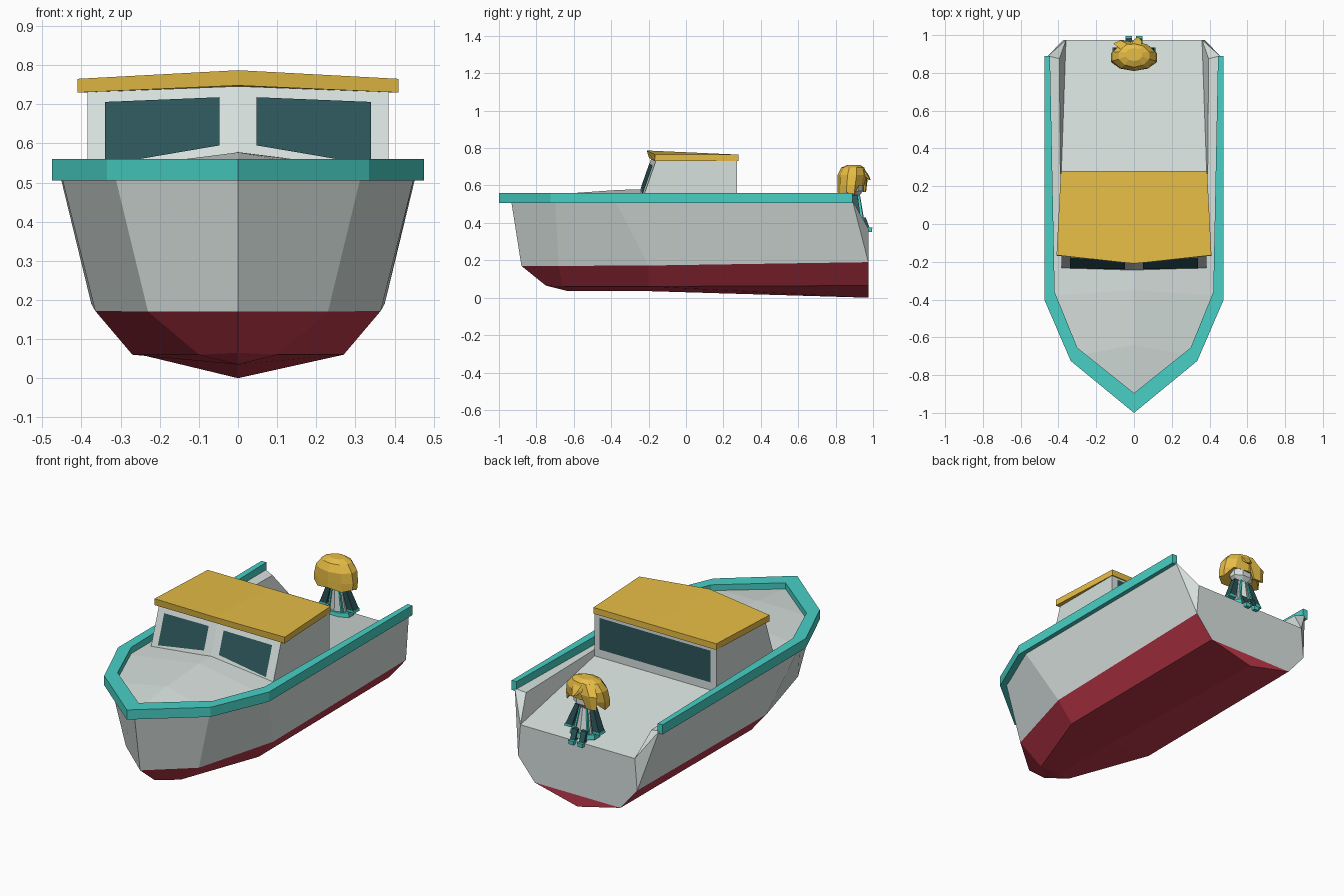
import bpy, bmesh, math

old = bpy.data.objects.get("Cube")
if old:
    bpy.data.objects.remove(old, do_unlink=True)


def material(name, r, g, b):
    m = bpy.data.materials.new(name)
    m.use_nodes = True
    m.diffuse_color = (r, g, b, 1)
    m.node_tree.nodes["Principled BSDF"].inputs["Base Color"].default_value = (r, g, b, 1)
    return m


grey = material("pale_grey", .68, .75, .73)
red = material("hull_red", .52, .04, .07)
teal = material("teal", .065, .63, .56)
gold = material("gold", .80, .51, .06)
dark = material("dark_teal", .025, .09, .1)


def build(name, faces, mats, mirror=True):
    """Make an object from (points, material index) faces, mirrored across x."""
    bm = bmesh.new()
    for pts, index in faces:
        sides = (1, -1) if mirror else (1,)
        for s in sides:
            loop = []
            for x, y, z in pts:
                if (s * x, y, z) not in loop:
                    loop.append((s * x, y, z))
            if len(loop) > 2:
                f = bm.faces.new([bm.verts.new(p) for p in loop[::s]])
                f.material_index = index
    bmesh.ops.remove_doubles(bm, verts=bm.verts, dist=.0005)
    bmesh.ops.recalc_face_normals(bm, faces=bm.faces)
    mesh = bpy.data.meshes.new(name)
    bm.to_mesh(mesh)
    bm.free()
    for m in mats:
        mesh.materials.append(m)
    ob = bpy.data.objects.new(name, mesh)
    bpy.context.collection.objects.link(ob)
    return ob


def strip(a, b, index=0):
    """Quads between two rows of points."""
    return [([a[i], a[i + 1], b[i + 1], b[i]], index) for i in range(len(a) - 1)]


def loft(name, rings, sides, mat, mirror=False):
    """Closed tube through rings of (x, y, z, x radius, y radius)."""
    rows = []
    for x, y, z, rx, ry in rings:
        turns = [math.tau * (i + .5) / sides for i in range(sides)]
        row = [(x + rx * math.cos(t), y + ry * math.sin(t), z) for t in turns]
        rows.append(row + row[:1])
    faces = [(rows[0][:-1], 0), (rows[-1][:-1], 0)]
    for a, b in zip(rows, rows[1:]):
        faces += strip(a, b)
    return build(name, faces, [mat], mirror)


# Hull: rows run from bow to stern
stern = .975
gunwale = [(0, -.935, .52), (.315, -.7, .52), (.452, -.38, .52), (.455, .89, .52)]
chine = [(0, -.88, .17), (.23, -.68, .17), (.365, -.2, .172), (.375, stern, .19)]
bilge = [(0, -.75, .065), (.1, -.66, .06), (.27, -.2, .06), (.27, stern, .065)]
keel = [(0, -.75, .065), (0, -.63, .035), (0, -.2, .035), (0, stern, 0)]
hull = strip(gunwale, chine) + strip(chine, bilge, 1) + strip(bilge, keel, 1)

# Foredeck, cockpit and transom
crown = [(0, -.64, .557), (0, -.35, .577), (0, .262, .58)]
step_top, step_low, step_mid = (.39, .262, .52), (.385, .262, .49), (0, .262, .49)
coaming, corner = (.395, .875, .505), (.36, stern, .37)
sill, transom_low = (0, stern, .37), (0, stern, .065)
bow, shoulder, beam, quarter = gunwale
for pts in ([bow, shoulder, crown[0]],
            [shoulder, beam, crown[1], crown[0]],
            [beam, step_top, crown[2], crown[1]],
            [beam, quarter, coaming, step_top],
            [step_top, step_low, step_mid, crown[2]],
            [step_top, coaming, corner, step_low],
            [step_low, corner, sill, step_mid],
            [quarter, coaming, corner],
            [quarter, corner, chine[3]],
            [corner, chine[3], bilge[3], transom_low, sill]):
    hull.append((pts, 0))
hull.append(([bilge[3], keel[3], transom_low], 1))
build("hull", hull, [grey, red])

# Rail around the deck, open at the stern
outer = [(0, -1), (.335, -.725), (.475, -.4), (.475, .89)]
inner = [(0, -.895), (.3, -.655), (.42, -.36), (.445, .89)]


def level(row, z):
    return [(x, y, z) for x, y in row]


low_out, top_out = level(outer, .505), level(outer, .56)
low_in, top_in = level(inner, .505), level(inner, .56)
rail = strip(low_out, top_out) + strip(top_out, top_in)
rail += strip(top_in, low_in) + strip(low_in, low_out)
rail.append(([low_out[-1], top_out[-1], top_in[-1], low_in[-1]], 0))
build("rail", rail, [teal])


# Cabin with a raked, V-shaped front
def front(x, z, out=0):
    return (x, -.25 + .075 * x + .35 * (z - .56) - out, z)


def upright(x, z):
    return (x, .274, z)


half, floor, eave, peak = .385, .48, .731, .746
f_mid, f_top = front(0, floor), front(0, peak)
f_low, f_eave = front(half, floor), front(half, eave)
b_low, b_eave = upright(half, floor), upright(half, eave)
b_mid, b_top = upright(0, floor), upright(0, eave)
build("cabin", [([f_mid, f_low, f_eave, f_top], 0),
                ([f_low, b_low, b_eave, f_eave], 0),
                ([b_low, b_mid, b_top, b_eave], 0),
                ([f_top, f_eave, b_eave, b_top], 0),
                ([f_mid, f_low, b_low, b_mid], 0)], [grey])

# Windows as thin plates
pane = [(.047, .595), (.047, .718), (.34, .706), (.34, .545)]
build("front_windows", [([front(x, z, .005) for x, z in pane], 0)], [dark])
w, sill_z, head_z = .35, .535, .715
build("rear_window", [([(-w, .279, sill_z), (w, .279, sill_z),
                        (w, .279, head_z), (-w, .279, head_z)], 0)], [dark], False)

# Roof slab, peaked at the front
under = [(0, .28, .73), (.387, .28, .73), (.41, -.168, .73), (0, -.198, .748)]
over = [(0, .28, .765), (.387, .28, .765), (.41, -.165, .765), (0, -.21, .787)]
build("roof", strip(under, over) + [(under, 0), (over, 0)], [gold])

# Seated figure on the transom, facing aft
loft("figure_torso", [(0, .91, .4, .065, .045), (0, .9, .55, .036, .03)], 6, grey)
loft("figure_head", [(0, .895, .54, .03, .03), (0, .9, .57, .07, .05),
                     (0, .9, .63, .07, .05)], 8, grey)
loft("figure_hem", [(0, .91, .385, .085, .06), (0, .91, .41, .08, .055)], 8, teal)
loft("figure_arms", [(.085, .91, .43, .03, .034), (.045, .9, .55, .018, .024)],
     4, dark, True)
loft("figure_cuffs", [(.09, .91, .418, .032, .036), (.086, .91, .432, .032, .036)],
     4, teal, True)
loft("figure_legs", [(.028, .97, .37, .02, .018), (.028, .945, .43, .024, .022)],
     4, dark, True)
loft("figure_shoes", [(.028, .98, .352, .02, .02), (.028, .975, .375, .024, .03)],
     4, teal, True)
# Coat edging on the front and back of the torso
loft("coat_edging", [(.042, .91, .41, .008, .056), (.02, .9, .55, .006, .04)],
     4, teal, True)

# Bobbed hair, cut high over the face, with a sweeping fringe on one side
hair = loft("figure_hair", [(0, .878, .558, .127, .068), (0, .882, .6, .129, .072),
                            (0, .888, .655, .118, .078), (0, .892, .695, .085, .062),
                            (0, .897, .71, .045, .034)], 10, gold)
for i, v in enumerate(hair.data.vertices):
    if v.co.z < .57:
        v.co.z += .012 * (i % 2) + (.04 if v.co.y > .92 else -.006)
loft("figure_fringe", [(-.07, .955, .565, .035, .008), (-.055, .955, .64, .055, .018),
                       (-.02, .925, .695, .05, .03)], 5, gold)
loft("figure_forelock", [(.02, .982, .63, .012, .006), (.01, .955, .66, .04, .02),
                         (0, .92, .695, .045, .03)], 5, gold)
